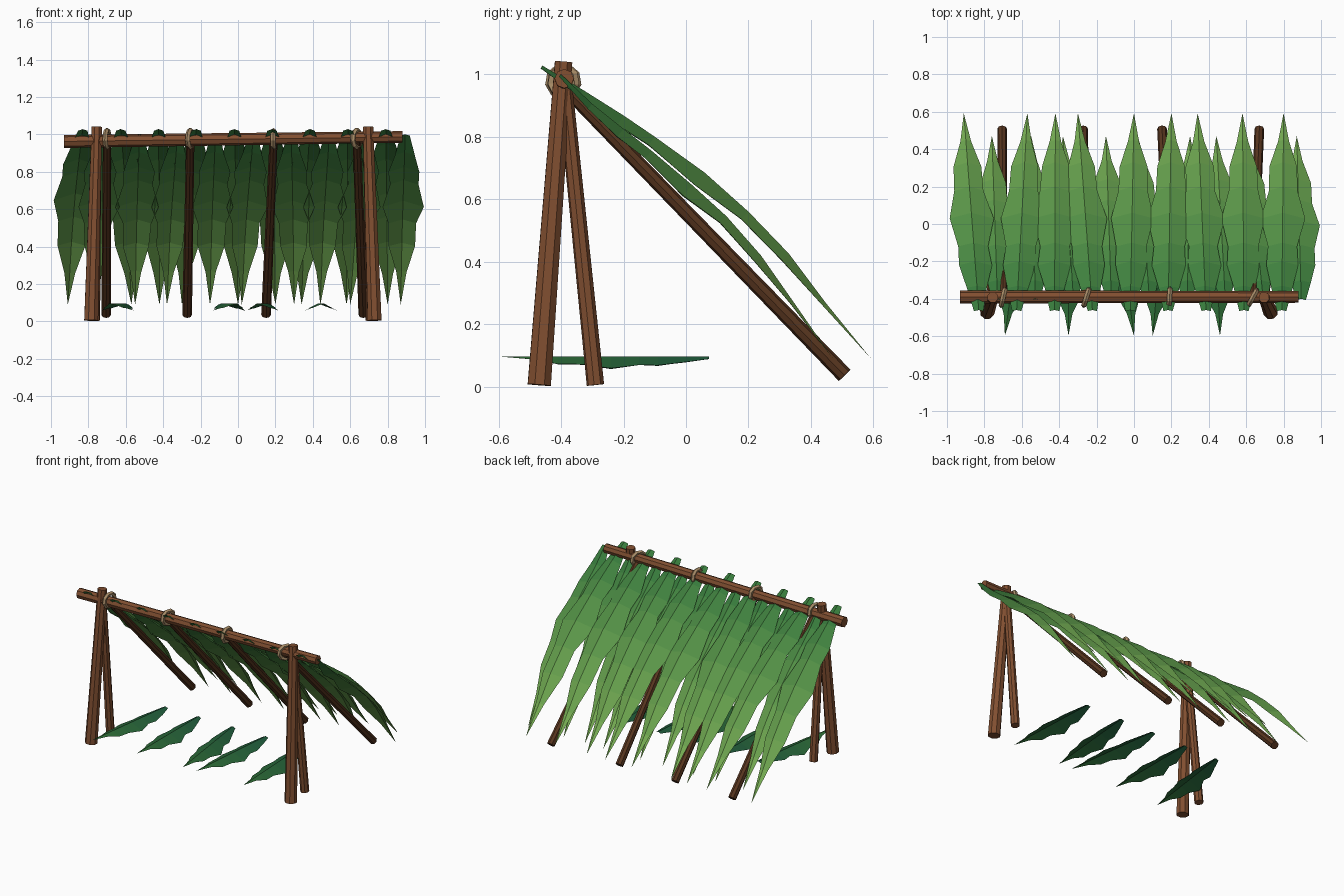
import bpy, random
from mathutils import Vector

if "Cube" in bpy.data.objects:
    bpy.data.objects.remove(bpy.data.objects["Cube"])

random.seed(4)


def material(name, rgb):
    m = bpy.data.materials.new(name)
    m.diffuse_color = [((c / 255) / 1.0) ** 2.2 for c in rgb] + [1]
    m.use_nodes = True
    m.node_tree.nodes["Principled BSDF"].inputs["Base Color"].default_value = m.diffuse_color
    return m


def ramp(name, a, b, n=8):
    return [material(f"{name}_{i}", [p + (q - p) * i / (n - 1) for p, q in zip(a, b)])
            for i in range(n)]


WOOD = material("wood", (128, 80, 52))
DARK = material("dark_wood", (88, 56, 36))
CORD = material("cord", (168, 140, 104))
ROOF = ramp("roof_leaf", (58, 122, 62), (118, 172, 84))
BED = ramp("bed_leaf", (36, 92, 62), (52, 112, 58))


def pole(name, a, b, r1, r2, mat):
    a, b = Vector(a), Vector(b)
    bpy.ops.mesh.primitive_cone_add(vertices=8, radius1=r1, radius2=r2,
                                    depth=(b - a).length, location=(a + b) / 2)
    o = bpy.context.object
    o.name = name
    o.rotation_euler = (b - a).to_track_quat('Z', 'Y').to_euler()
    o.data.materials.append(mat)


# Half-widths of the jagged leaf outline from stem to tip
WIDTHS = [.025, .055, .088, .08, .118, .078, .074, .03, 0]


def leaf(name, x0, x1, curve, scale, fold, mats):
    """Folded leaf: a midrib along the (y, z) curve with two drooping halves."""
    n = len(curve)
    y0, y1 = curve[0][0], curve[-1][0]
    verts, faces = [], []
    for i, (y, z) in enumerate(curve):
        p, q = curve[max(i - 1, 0)], curve[min(i + 1, n - 1)]
        t = Vector((q[0] - p[0], q[1] - p[1])).normalized()
        down = Vector((t.y, -t.x)) if t.x > 0 else Vector((-t.y, t.x))
        x = x0 + (x1 - x0) * (y - y0) / (y1 - y0)
        for s in (-1, 0, 1):
            w = abs(s) * WIDTHS[i] * scale * random.uniform(.95, 1.05)
            verts.append((x + s * w, y + down.x * w * fold, z + down.y * w * fold))
    for i in range(n - 1):
        for k in (0, 1):
            a = 3 * i + k
            f = (a, a + 1, a + 4, a + 3)
            faces.append(f if y1 > y0 else f[::-1])
    me = bpy.data.meshes.new(name)
    me.from_pydata(verts, [], faces)
    for m in mats:
        me.materials.append(m)
    for i, poly in enumerate(me.polygons):
        poly.material_index = i // 2
    bpy.context.collection.objects.link(bpy.data.objects.new(name, me))


# Ridge pole and the two end frames
pole("ridge_pole", (-.93, -.39, .962), (.88, -.39, .986), .035, .031, WOOD)
for side, xb, xt in (("left", -.785, -.755), ("right", .73, .695)):
    pole(f"{side}_front_post", (xb, -.47, .005), (xt, -.392, 1.04), .04, .03, WOOD)
    pole(f"{side}_back_post", (xb + (.02 if xb < 0 else -.02), -.29, .005),
         (xt, -.392, 1.0), .028, .024, WOOD)

# Sloping rafters, each lashed to the ridge
for i, (xt, xb) in enumerate(((-.70, -.705), (-.255, -.272), (.19, .15), (.635, .67))):
    pole(f"rafter_{i}", (xb, .508, .036), (xt, -.4, .97), .026, .022, DARK)
    bpy.ops.mesh.primitive_torus_add(major_segments=9, minor_segments=5, major_radius=.045,
                                     minor_radius=.014, location=(xt, -.393, .977),
                                     rotation=(random.uniform(0, .6), 1.5708, random.uniform(-.1, .1)))
    lash = bpy.context.object
    lash.name = f"lashing_{i}"
    lash.data.materials.append(CORD)

# Upper roof layer: long leaves
UPPER = [(-.46, 1.028), (-.33, .95), (-.2, .868), (-.1, .8), (.06, .685),
         (.2, .56), (.33, .425), (.45, .265), (.592, .09)]
for i, tip in enumerate((-.91, -.57, -.42, -.3, 0, .2, .34, .58, .8)):
    leaf(f"upper_leaf_{i}", -.83 + .2025 * i, tip, UPPER, 1, .42, ROOF)

# Lower roof layer: shorter leaves in the gaps
LOWER = [(-.4, 1.0), (-.3, .905), (-.2, .825), (-.11, .755), (.02, .645),
         (.13, .545), (.24, .42), (.345, .27), (.47, .09)]
for i, tip in enumerate((-.76, -.55, -.38, -.15, .02, .3, .44, .6, .87)):
    leaf(f"lower_leaf_{i}", -.73 + .203 * i, tip, LOWER, .95, .4, ROOF)

# Bedding leaves lying just above the ground
BEDY = (.073, 0, -.09, -.15, -.24, -.33, -.41, -.48, -.597)
for i, (stem, tip) in enumerate(((-.6, -.69), (-.35, -.35), (-.09, 0), (.16, .1), (.43, .46))):
    leaf(f"bed_leaf_{i}", stem, tip, [(y, .096) for y in BEDY], .72, .45, BED)
